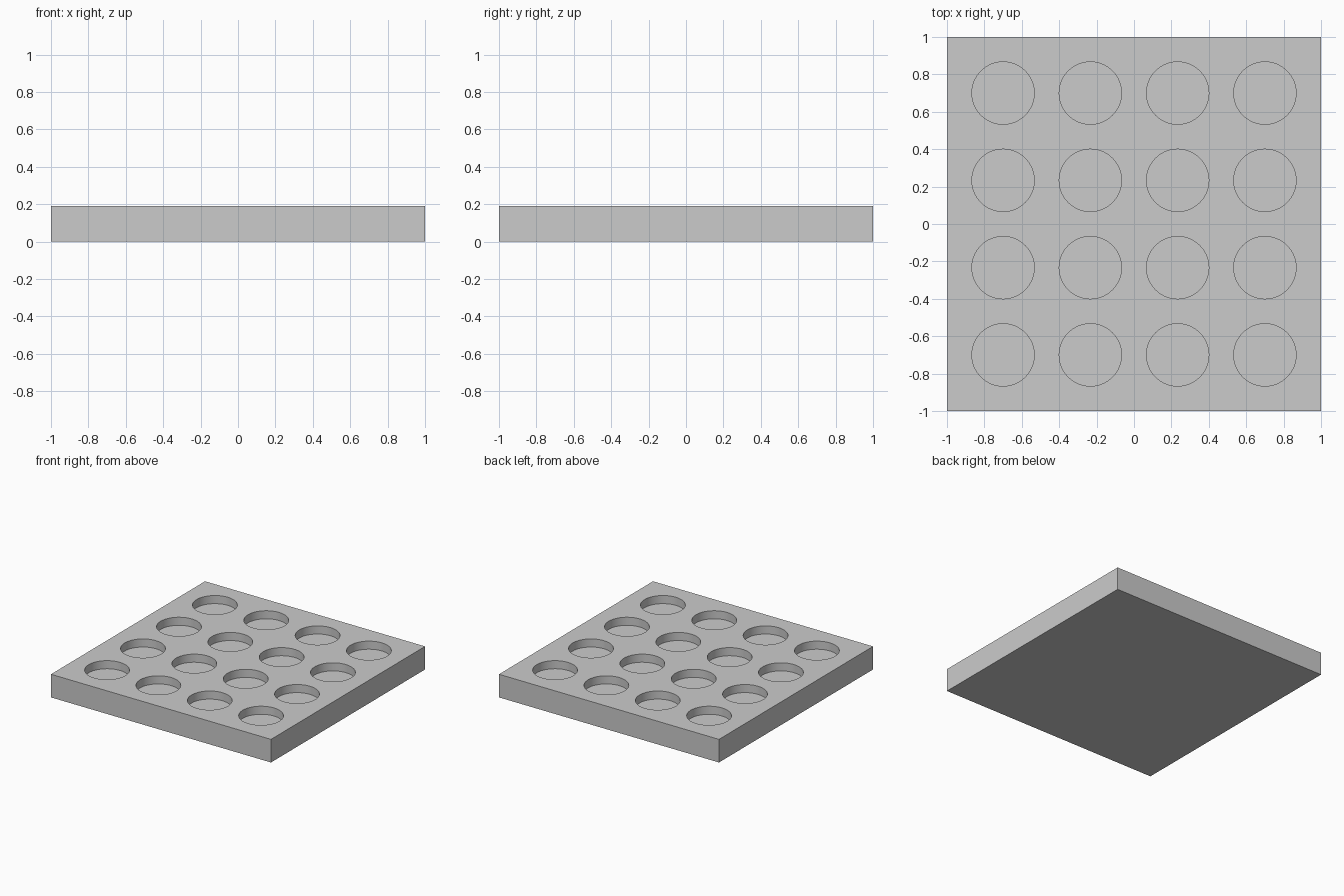
import bpy
import math

default_cube = bpy.data.objects.get("Cube")
if default_cube:
    bpy.data.objects.remove(default_cube, do_unlink=True)

HEIGHT = 0.19
RADIUS = 1 / 6
PITCH = 7 / 15
DEPTH = 1 / 15
COUNT = 4

# Single grey material
grey = bpy.data.materials.new("light_grey")
grey.use_nodes = True
colour = (0.6, 0.6, 0.6, 1)
grey.diffuse_color = colour
grey.node_tree.nodes["Principled BSDF"].inputs["Base Color"].default_value = colour

# Square slab
bpy.ops.mesh.primitive_cube_add(size=1, location=(0, 0, HEIGHT / 2))
tray = bpy.context.object
tray.name = "tray"
tray.scale = (2, 2, HEIGHT)
bpy.ops.object.transform_apply(location=True, rotation=False, scale=True)
tray.data.materials.append(grey)

# Round pocket cutter, repeated across the grid
bpy.ops.mesh.primitive_cylinder_add(vertices=64, radius=RADIUS, depth=2 * DEPTH,
                                    location=(0, 0, HEIGHT))
cutter = bpy.context.object
cutter.name = "pocket_cutter"
cutter.data.materials.append(grey)
cutter.hide_render = True
start = -PITCH * (COUNT - 1) / 2
cutter.location.x = cutter.location.y = start
for axis in range(2):
    array = cutter.modifiers.new("pocket_grid", 'ARRAY')
    array.count = COUNT
    array.use_relative_offset = False
    array.use_constant_offset = True
    offset = [0, 0, 0]
    offset[axis] = PITCH
    array.constant_offset_displace = offset

# Cut the pockets into the slab
cut = tray.modifiers.new("pockets", 'BOOLEAN')
cut.operation = 'DIFFERENCE'
cut.solver = 'EXACT'
cut.object = cutter
bpy.context.view_layer.objects.active = tray
bpy.ops.object.modifier_apply(modifier=cut.name)
bpy.data.objects.remove(cutter, do_unlink=True)

# Smooth pocket walls with crisp rims
bpy.ops.object.select_all(action='DESELECT')
tray.select_set(True)
bpy.ops.object.shade_smooth_by_angle(angle=math.radians(30))
